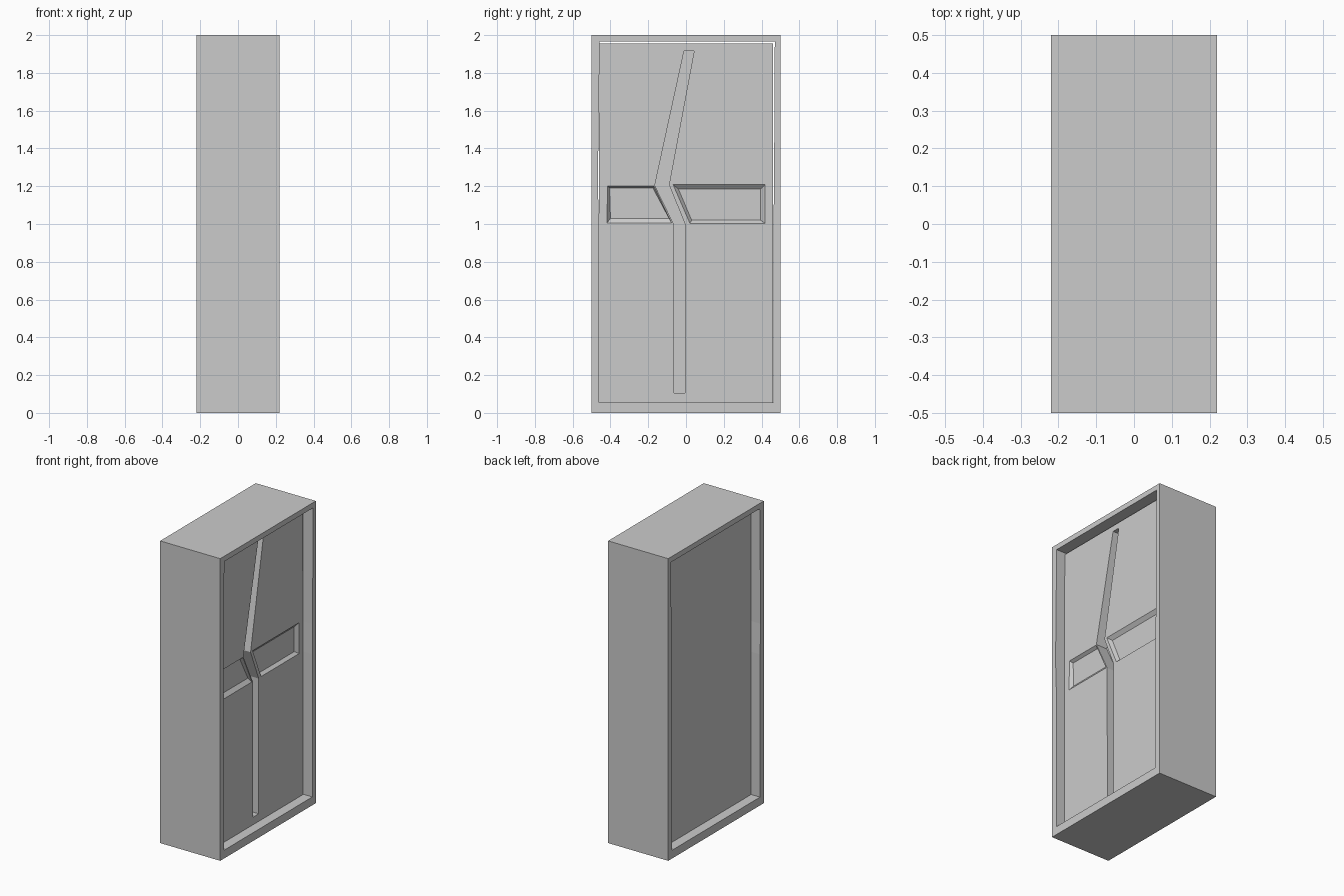
import bpy, bmesh

if "Cube" in bpy.data.objects:
    bpy.data.objects.remove(bpy.data.objects["Cube"])

HALF_D = 0.22      # half depth of the frame
PANEL_X = 0.155    # half depth of the recessed door panel


def make_object(name, bm):
    bmesh.ops.recalc_face_normals(bm, faces=bm.faces)
    mesh = bpy.data.meshes.new(name)
    bm.to_mesh(mesh)
    bm.free()
    obj = bpy.data.objects.new(name, mesh)
    bpy.context.collection.objects.link(obj)
    return obj


def loft(name, loop_a, x_a, loop_b, x_b):
    """Closed solid between two (y, z) outlines at two x positions."""
    bm = bmesh.new()
    a = [bm.verts.new((x_a, y, z)) for y, z in loop_a]
    b = [bm.verts.new((x_b, y, z)) for y, z in loop_b]
    n = len(a)
    bm.faces.new(a)
    bm.faces.new(b[::-1])
    for i in range(n):
        j = (i + 1) % n
        bm.faces.new((a[i], b[i], b[j], a[j]))
    return make_object(name, bm)


def cut(target, cutter):
    mod = target.modifiers.new("cut", 'BOOLEAN')
    mod.operation = 'DIFFERENCE'
    mod.solver = 'EXACT'
    mod.object = cutter
    bpy.context.view_layer.objects.active = target
    bpy.ops.object.modifier_apply(modifier=mod.name)
    bpy.data.objects.remove(cutter)


# Outer frame with a slightly uneven opening right through it
outer = [(-0.5, 0), (0.5, 0), (0.5, 2), (-0.5, 2)]
opening = [(-0.46, 0.055), (0.463, 0.055), (0.463, 1.0), (0.466, 1.2), (0.47, 1.965),
           (-0.457, 1.965), (-0.467, 1.2), (-0.46, 1.0)]
frame = loft("door_frame", outer, -HALF_D, outer, HALF_D)
cut(frame, loft("opening_cutter", opening, -HALF_D - 0.1, opening, HALF_D + 0.1))

# Recessed door panel
slab = [(-0.46, 0.055), (0.46, 0.055), (0.46, 1.955), (-0.46, 1.955)]
panel = loft("door_panel", slab, -PANEL_X, slab, PANEL_X)

# Zigzag seam groove on the right-hand face
seam = [(-0.063, 0.105), (-0.005, 0.105), (-0.005, 1.0), (-0.09, 1.207), (0.043, 1.917),
        (-0.01, 1.917), (-0.165, 1.205), (-0.065, 1.0)]
cut(panel, loft("seam_cutter", seam, PANEL_X - 0.08, seam, PANEL_X + 0.02))

# Shallow bevelled bands either side of the seam
bands = [
    ([(-0.42, 1.003), (-0.075, 1.003), (-0.17, 1.203), (-0.415, 1.203)],
     [(-0.40, 1.03), (-0.09, 1.03), (-0.175, 1.19), (-0.405, 1.19)]),
    ([(0.02, 1.003), (0.42, 1.003), (0.42, 1.21), (-0.07, 1.21)],
     [(0.03, 1.02), (0.395, 1.02), (0.395, 1.185), (-0.04, 1.185)]),
]
for rim, floor in bands:
    cut(panel, loft("band_cutter", floor, PANEL_X - 0.02, rim, PANEL_X + 0.001))
